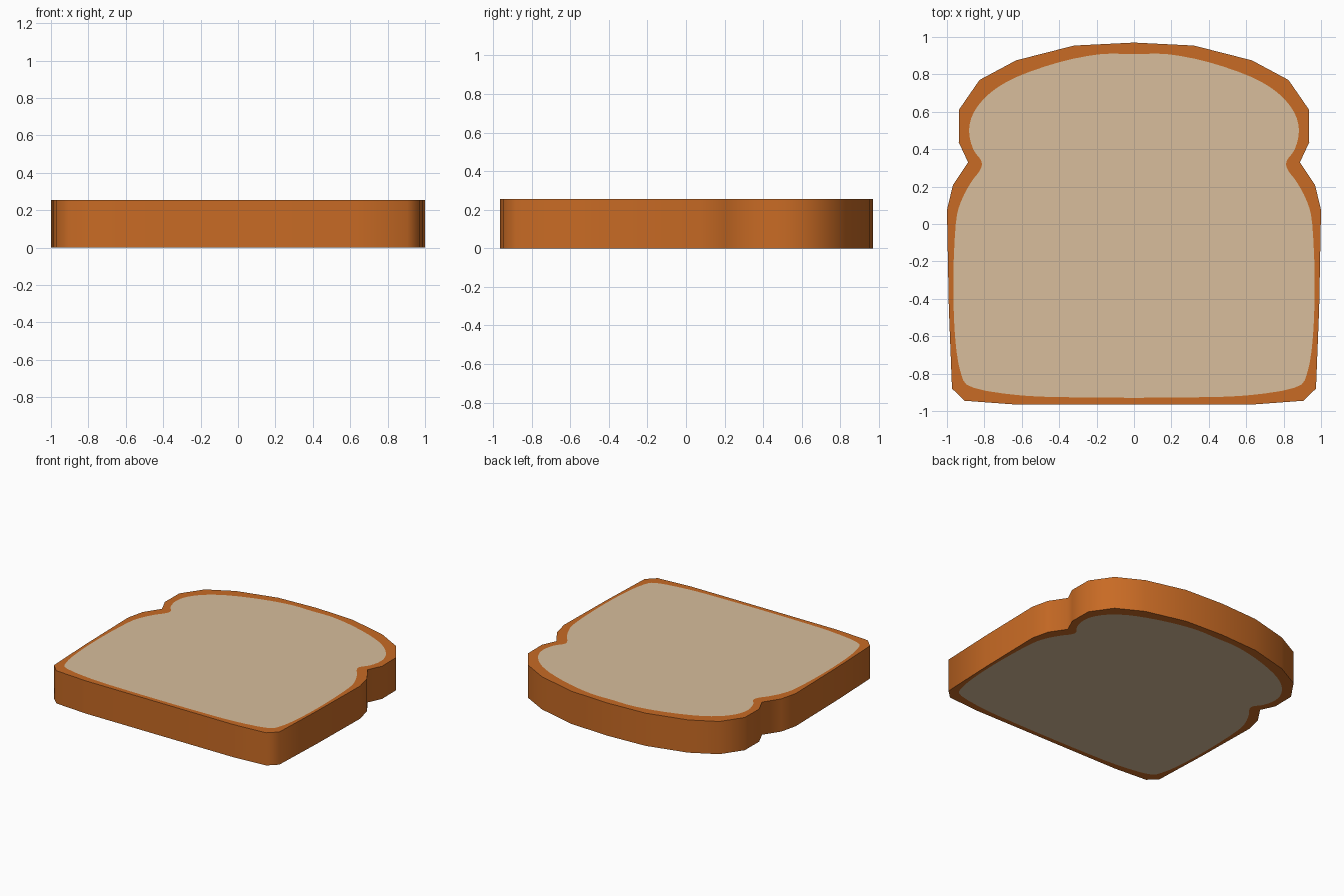
import bpy, bmesh
from mathutils import Vector
from mathutils.geometry import tessellate_polygon

if "Cube" in bpy.data.objects:
    bpy.data.objects.remove(bpy.data.objects["Cube"])

HEIGHT = 0.255

# Right-hand half profiles, from bottom centre to top centre
CRUST = [(0, -0.965), (0.635, -0.965), (0.905, -0.945), (0.973, -0.88), (0.99, -0.45),
         (1.0, 0.075), (0.968, 0.208), (0.887, 0.33), (0.937, 0.437), (0.935, 0.612),
         (0.826, 0.77), (0.63, 0.875), (0.32, 0.954), (0, 0.97)]
CRUMB = [(0, -0.929), (0.3, -0.927), (0.6, -0.917), (0.86, -0.875), (0.925, -0.8),
         (0.957, -0.6), (0.966, -0.3), (0.953, 0.0), (0.925, 0.12), (0.87, 0.225),
         (0.825, 0.285), (0.815, 0.335), (0.86, 0.4), (0.882, 0.5), (0.855, 0.6),
         (0.77, 0.7), (0.63, 0.785), (0.4, 0.865), (0.18, 0.908), (0, 0.908)]


def mirrored(half):
    pts = half + [(-x, y) for x, y in half[-2:0:-1]]
    return [Vector((x, y, 0)) for x, y in pts]


def smoothed(pts, steps=3):
    """Closed Catmull-Rom curve through the points."""
    out, n = [], len(pts)
    for i in range(n):
        a, b, c, d = (pts[(i + k) % n] for k in (-1, 0, 1, 2))
        for s in range(steps):
            t = s / steps
            out.append(0.5 * (2 * b + (c - a) * t + (2 * a - 5 * b + 4 * c - d) * t * t
                              + (3 * b - a - 3 * c + d) * t ** 3))
    return out


def material(name, rgb):
    m = bpy.data.materials.new(name)
    m.diffuse_color = (*rgb, 1)
    m.use_nodes = True
    m.node_tree.nodes["Principled BSDF"].inputs["Base Color"].default_value = m.diffuse_color
    return m


outer, inner = mirrored(CRUST), smoothed(mirrored(CRUMB))
n = len(outer)
ring = tessellate_polygon([outer, inner])
centre = tessellate_polygon([inner])

# Slice: crust ring and crumb face on both sides, joined by the crust wall
bm = bmesh.new()
levels = []
for z in (0, HEIGHT):
    vs = [bm.verts.new((p.x, p.y, z)) for p in outer + inner]
    levels.append(vs)
    for tris, offset, mat in ((ring, 0, 0), (centre, n, 1)):
        for tri in tris:
            f = bm.faces.new([vs[i + offset] for i in tri])
            f.material_index = mat
            f.normal_update()
            if (f.normal.z > 0) != (z > 0):
                f.normal_flip()
low, high = levels
for i in range(n):
    j = (i + 1) % n
    f = bm.faces.new((low[i], low[j], high[j], high[i]))
    f.smooth = True
    for vs in levels:
        bm.edges.get((vs[i], vs[j])).smooth = False

mesh = bpy.data.meshes.new("bread_slice")
bm.to_mesh(mesh)
bm.free()
mesh.materials.append(material("crust brown", (0.58, 0.146, 0.018)))
mesh.materials.append(material("crumb beige", (0.686, 0.515, 0.332)))
bpy.context.collection.objects.link(bpy.data.objects.new("bread_slice", mesh))
